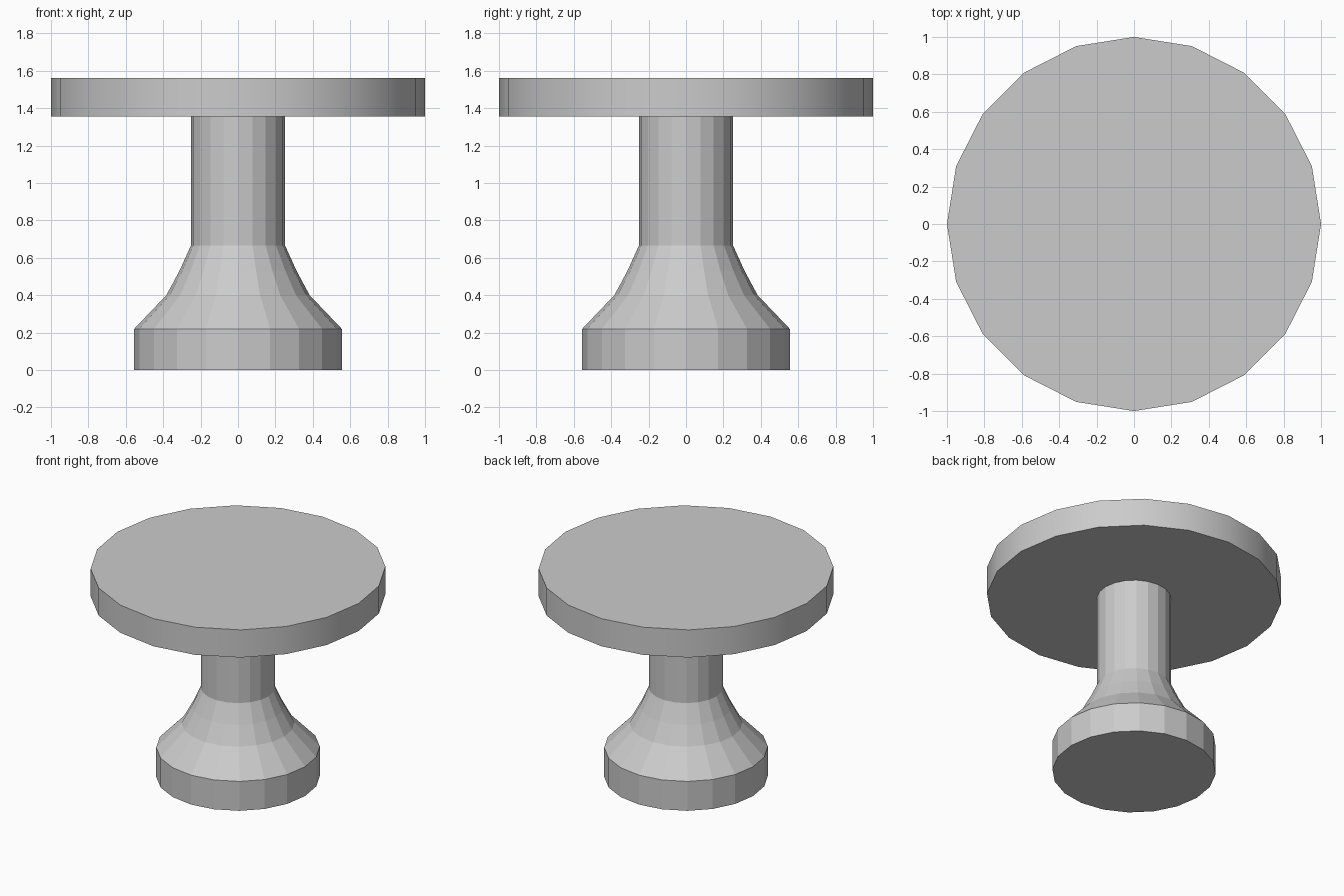
import bpy, bmesh
from math import cos, sin, tau, radians

if "Cube" in bpy.data.objects:
    bpy.data.objects.remove(bpy.data.objects["Cube"])

SIDES = 20


def lathe(name, profile, cap_top=True):
    """Revolve (radius, z) points into a faceted, capped solid."""
    bm = bmesh.new()
    rings = [[bm.verts.new((r * cos(tau * i / SIDES), r * sin(tau * i / SIDES), z))
              for i in range(SIDES)] for r, z in profile]
    for low, high in zip(rings, rings[1:]):
        for i in range(SIDES):
            j = (i + 1) % SIDES
            bm.faces.new((low[i], low[j], high[j], high[i]))
    bm.faces.new(rings[0][::-1])
    if cap_top:
        bm.faces.new(rings[-1])
    mesh = bpy.data.meshes.new(name)
    bm.to_mesh(mesh)
    bm.free()
    obj = bpy.data.objects.new(name, mesh)
    bpy.context.collection.objects.link(obj)
    return obj


# Flat-faceted pedestal: foot, flared shoulder and column (open under the top)
lathe("pedestal", [(0.555, 0), (0.555, 0.22), (0.383, 0.40),
                   (0.313, 0.53), (0.252, 0.665), (0.252, 1.355)], cap_top=False)

# Round table top with a smooth rim
top = lathe("table_top", [(1, 1.355), (1, 1.562)])
bpy.context.view_layer.objects.active = top
top.select_set(True)
bpy.ops.object.shade_smooth_by_angle(angle=radians(30))
